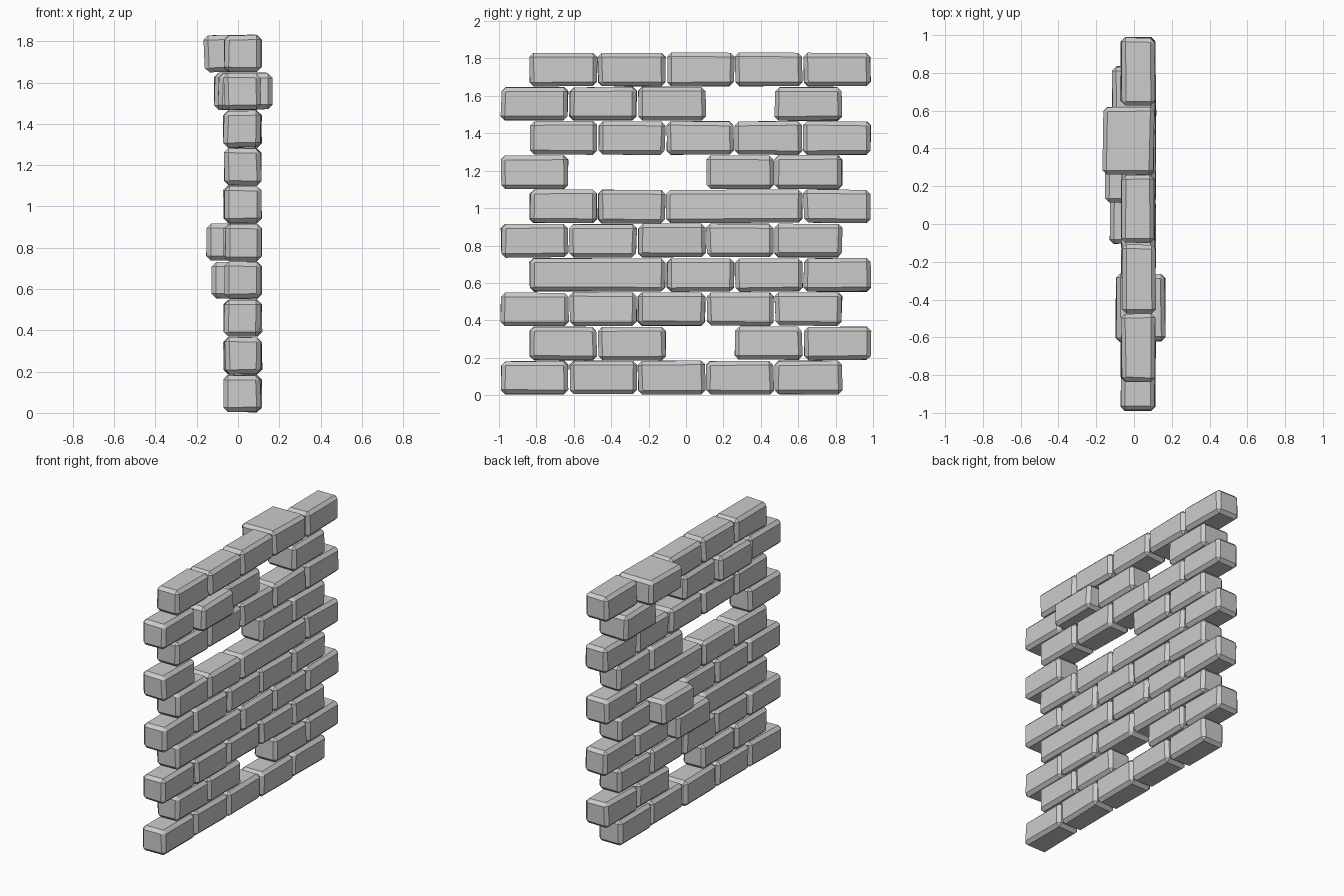
import bpy, bmesh, random
from mathutils import Vector

if "Cube" in bpy.data.objects:
    bpy.data.objects.remove(bpy.data.objects["Cube"])

random.seed(4)
X0, X1 = -0.07, 0.117      # normal brick depth range
PITCH, ROW_H = 0.366, 0.183
CHAMFER = 0.022


def brick(name, y0, y1, z0, z1, x0=X0, x1=X1):
    """One slightly irregular, chamfered stone block."""
    bm = bmesh.new()
    bmesh.ops.create_cube(bm, size=1)
    for v in bm.verts:
        inward = Vector([-1 if c > 0 else 1 for c in v.co])
        v.co = Vector((x0 + (v.co.x + 0.5) * (x1 - x0),
                       y0 + (v.co.y + 0.5) * (y1 - y0),
                       z0 + (v.co.z + 0.5) * (z1 - z0)))
        # Worn corners are pulled in a little, never outwards
        v.co += Vector((inward.x * random.uniform(0, 0.010),
                        inward.y * random.uniform(0, 0.010),
                        inward.z * random.uniform(0, 0.006)))
    bmesh.ops.bevel(bm, geom=bm.edges[:], offset=CHAMFER, segments=1,
                    profile=0.5, affect='EDGES')
    bmesh.ops.recalc_face_normals(bm, faces=bm.faces[:])
    mesh = bpy.data.meshes.new(name)
    bm.to_mesh(mesh)
    bm.free()
    obj = bpy.data.objects.new(name, mesh)
    bpy.context.collection.objects.link(obj)


# Running bond: rows 0, 2, 4, 6, 8 start further left than the odd rows
missing = {(1, 2), (6, 1), (6, 2), (8, 3)}
double = {(3, 0), (5, 2)}                       # stretchers two bricks long
deep = {(9, 3): (-0.17, 0.11), (8, 1): (-0.10, 0.17), (8, 4): (-0.12, X1),
        (4, 3): (-0.157, X1), (3, 2): (-0.13, X1)}   # protruding bricks

for row in range(10):
    start = -0.993 if row % 2 == 0 else -0.84
    z0 = row * ROW_H + 0.002
    col = 0
    while col < 5:
        span = 2 if (row, col) in double else 1
        if (row, col) not in missing:
            y0 = start + col * PITCH
            dx = random.uniform(-0.004, 0.003)
            x0, x1 = deep.get((row, col), (X0 + dx, X1 + dx))
            brick(f"brick_row{row}_{col}", y0, y0 + PITCH * span + 0.002,
                  z0, z0 + ROW_H + 0.001, x0, x1)
        col += span
